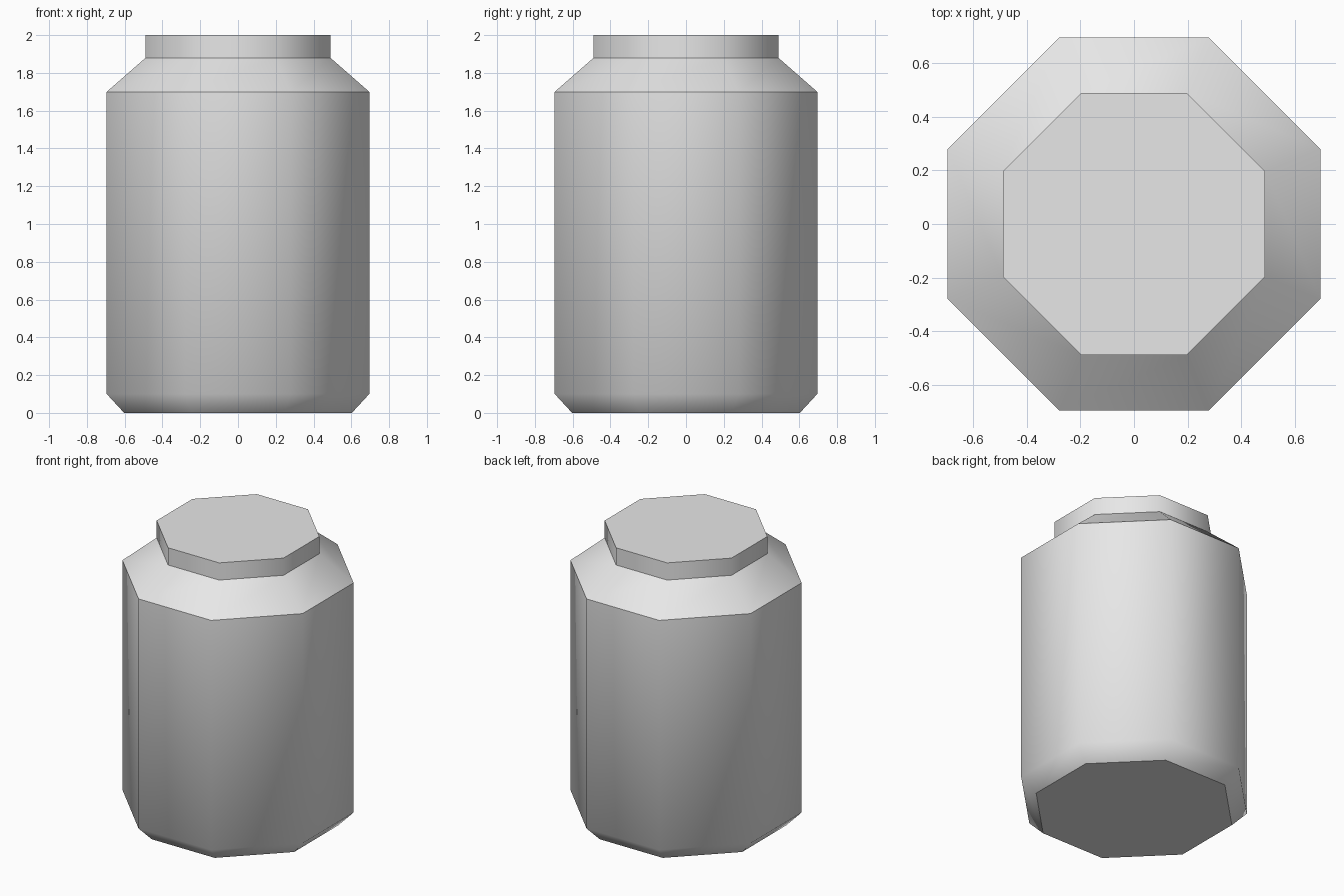
import bpy
import bmesh
import math

cube = bpy.data.objects.get("Cube")
if cube:
    bpy.data.objects.remove(cube, do_unlink=True)

# Single grey colour
grey = bpy.data.materials.new("light_grey")
grey.use_nodes = True
colour = (0.8, 0.8, 0.8, 1.0)
grey.diffuse_color = colour
grey.node_tree.nodes["Principled BSDF"].inputs["Base Color"].default_value = colour

CORNER = 0.403  # half length of a straight side relative to the half width


def octagon(bm, half, z):
    """Ring of eight vertices, counter-clockwise seen from above."""
    c = half * CORNER
    ring = []
    for x, y in ((half, -c), (half, c)):
        ring.append((x, y))
    points = []
    for _ in range(4):
        points += ring
        ring = [(-y, x) for x, y in ring]
    return [bm.verts.new((x, y, z)) for x, y in points]


# Canister: half width and height from the chamfered base to the neck top
profile = [(0.603, 0), (0.695, 0.1), (0.695, 1.7), (0.489, 1.88), (0.489, 2.0)]

bm = bmesh.new()
rings = [octagon(bm, half, z) for half, z in profile]
for low, high in zip(rings, rings[1:]):
    for i in range(len(low)):
        j = (i + 1) % len(low)
        bm.faces.new((low[i], low[j], high[j], high[i]))
bm.faces.new(reversed(rings[0]))
bm.faces.new(rings[-1])
bm.normal_update()

mesh = bpy.data.meshes.new("canister")
bm.to_mesh(mesh)
bm.free()
mesh.materials.append(grey)
canister = bpy.data.objects.new("canister", mesh)
bpy.context.collection.objects.link(canister)

# Smooth around the sides and base chamfer; sharp shoulder, neck and caps
bpy.ops.object.select_all(action='DESELECT')
canister.select_set(True)
bpy.context.view_layer.objects.active = canister
bpy.ops.object.shade_smooth_by_angle(angle=math.radians(46.5))
